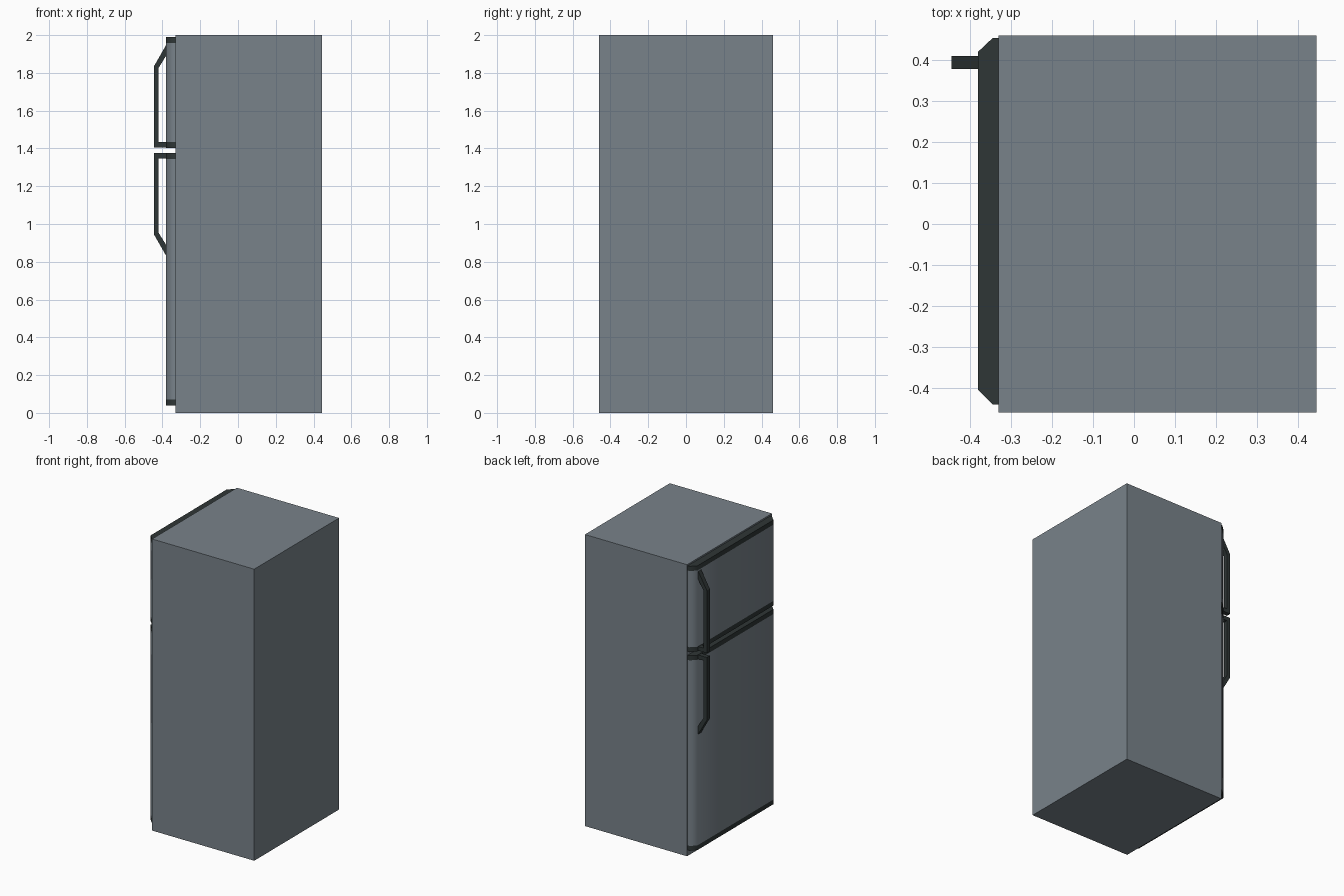
import bpy, bmesh, math

if "Cube" in bpy.data.objects:
    bpy.data.objects.remove(bpy.data.objects["Cube"])


def material(name, rgb):
    m = bpy.data.materials.new(name)
    m.diffuse_color = (*rgb, 1)
    m.use_nodes = True
    m.node_tree.nodes["Principled BSDF"].inputs["Base Color"].default_value = m.diffuse_color
    return m


STEEL = material("steel grey", (0.19, 0.225, 0.255))
DARK = material("dark charcoal", (0.028, 0.037, 0.037))


def prism(name, outline, offset, mat, smooth=False):
    """Extrude a closed 3D outline by an offset vector."""
    bm = bmesh.new()
    face = bm.faces.new([bm.verts.new(p) for p in outline])
    ext = bmesh.ops.extrude_face_region(bm, geom=[face])
    moved = [v for v in ext["geom"] if isinstance(v, bmesh.types.BMVert)]
    bmesh.ops.translate(bm, verts=moved, vec=offset)
    bmesh.ops.recalc_face_normals(bm, faces=bm.faces)
    mesh = bpy.data.meshes.new(name)
    bm.to_mesh(mesh)
    bm.free()
    mesh.materials.append(mat)
    ob = bpy.data.objects.new(name, mesh)
    bpy.context.collection.objects.link(ob)
    if smooth:
        bpy.ops.object.select_all(action='DESELECT')
        ob.select_set(True)
        bpy.context.view_layer.objects.active = ob
        bpy.ops.object.shade_smooth_by_angle(angle=math.radians(50))
    return ob


# Cabinet
prism("cabinet", [(-0.33, -0.46, 0), (0.445, -0.46, 0), (0.445, 0.46, 0), (-0.33, 0.46, 0)],
      (0, 0, 2), STEEL)

# Doors: chamfered plan, steel panel between two dark end caps
PLAN = [(-0.33, -0.44), (-0.345, -0.44), (-0.38, -0.405),
        (-0.38, 0.42), (-0.345, 0.453), (-0.33, 0.453)]
for label, z0, z1 in (("fridge", 0.04, 1.377), ("freezer", 1.403, 1.99)):
    cap = 0.032
    for part, a, b, mat in (("bottom_cap", z0, z0 + cap, DARK),
                            ("door_panel", z0 + cap, z1 - cap, STEEL),
                            ("top_cap", z1 - cap, z1, DARK)):
        prism(f"{label}_{part}", [(x, y, a) for x, y in PLAN], (0, 0, b - a), mat, True)

# Handles: one bent bar profile, mirrored about the gap between the doors
BAR = [(-0.378, 0.015), (-0.445, 0.015), (-0.445, 0.445), (-0.378, 0.562),
       (-0.378, 0.505), (-0.42, 0.437), (-0.42, 0.043), (-0.378, 0.043)]
for label, sign in (("freezer", 1), ("fridge", -1)):
    prism(f"{label}_handle", [(x, 0.378, 1.39 + sign * h) for x, h in BAR], (0, 0.032, 0), DARK)
